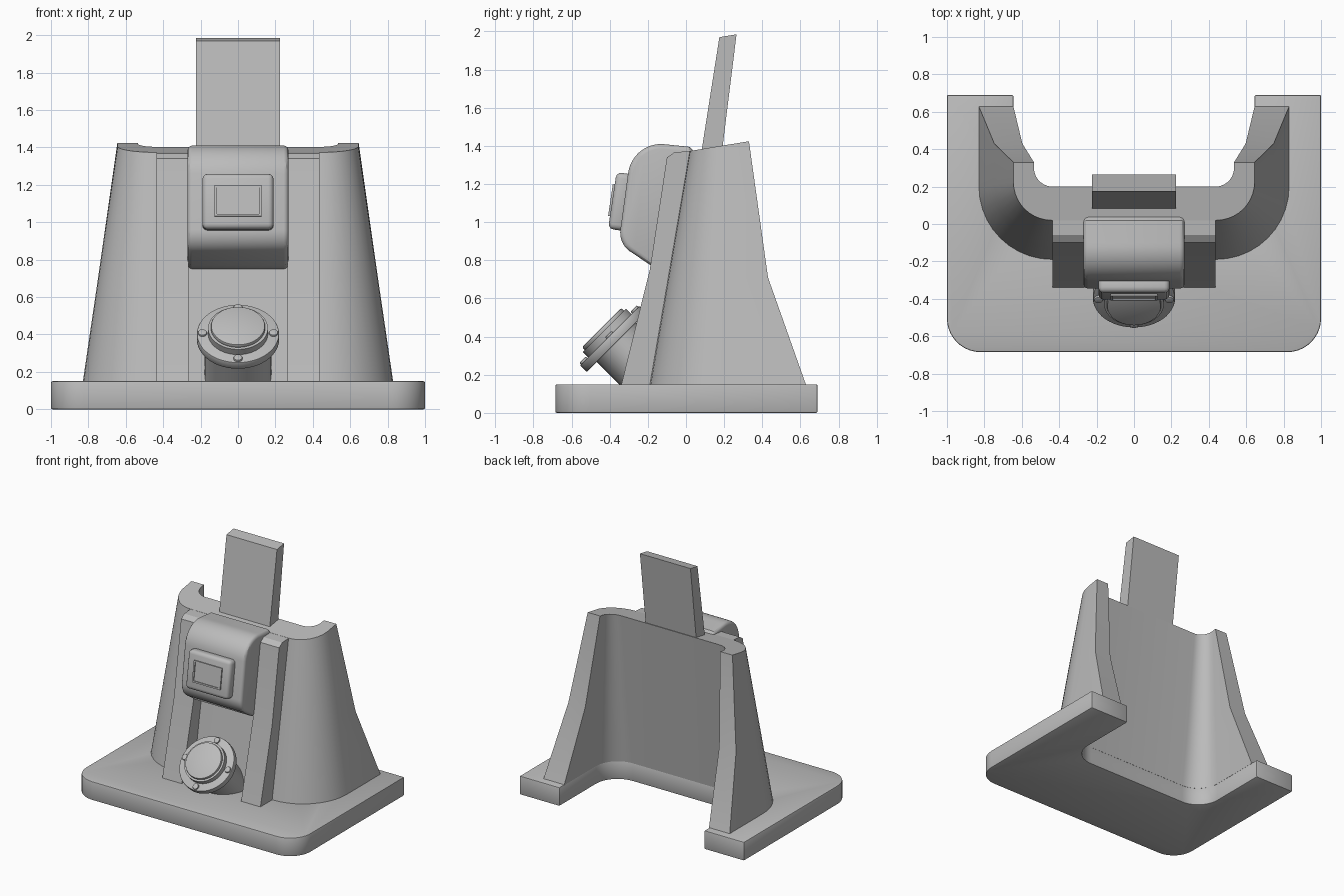
import bpy, bmesh, math
from mathutils import Matrix, Vector

if "Cube" in bpy.data.objects:
    bpy.data.objects.remove(bpy.data.objects["Cube"], do_unlink=True)

GREY = (0.5, 0.5, 0.5, 1)
mat = bpy.data.materials.new("plain grey")
mat.use_nodes = True
mat.diffuse_color = GREY
mat.node_tree.nodes["Principled BSDF"].inputs["Base Color"].default_value = GREY


def finish(name, bm, bevel=0, segments=3):
    """Turn a bmesh into a shaded, optionally bevelled object."""
    bmesh.ops.recalc_face_normals(bm, faces=bm.faces)
    me = bpy.data.meshes.new(name)
    bm.to_mesh(me)
    bm.free()
    me.materials.append(mat)
    ob = bpy.data.objects.new(name, me)
    bpy.context.collection.objects.link(ob)
    bpy.ops.object.select_all(action='DESELECT')
    ob.select_set(True)
    bpy.context.view_layer.objects.active = ob
    if bevel:
        mod = ob.modifiers.new("edge_round", 'BEVEL')
        mod.width, mod.segments = bevel, segments
        mod.limit_method, mod.angle_limit = 'ANGLE', math.radians(50)
        bpy.ops.object.modifier_apply(modifier=mod.name)
    bpy.ops.object.shade_smooth_by_angle(angle=math.radians(30))
    return ob


def loft(name, rings, **kw):
    """Skin matching closed rings and cap both ends."""
    bm = bmesh.new()
    rows = [[bm.verts.new(p) for p in ring] for ring in rings]
    n = len(rows[0])
    for a, b in zip(rows, rows[1:]):
        for i in range(n):
            j = (i + 1) % n
            bm.faces.new((a[i], a[j], b[j], b[i]))
    bm.faces.new(rows[0])
    bm.faces.new(rows[-1])
    return finish(name, bm, **kw)


def side_profile(name, pts, x0, x1, **kw):
    """Extrude a (y, z) outline along x."""
    return loft(name, [[(x, y, z) for y, z in pts] for x in (x0, x1)], **kw)


def arc(cx, cy, rx, ry, a0, a1, n=10):
    angles = [math.radians(a0 + (a1 - a0) * i / n) for i in range(n + 1)]
    return [(cx + rx * math.cos(a), cy + ry * math.sin(a)) for a in angles]


def mirrored(half):
    return half + [(-x, y) for x, y in reversed(half)]


def u_outline(xo, xi, yback, yfront, yinner, ro, ri):
    """U-shaped plan: outer run, then inner run back."""
    outer = [(xo, yback)] + arc(xo - ro, yfront + ro, ro, ro, 0, -90)
    inner = [(xi, yback)] + arc(xi - ri, yinner + ri, ri, ri, 0, -90)
    return mirrored(outer) + mirrored(inner)[::-1]


# Base plate with rounded front corners and a notch at the back
plate = u_outline(1.0, 0.645, 0.69, -0.685, 0.03, 0.18, 0.19)
loft("base_plate", [[(x, y, z) for x, y in plate] for z in (0, 0.15)], bevel=0.008, segments=2)

# Tapered, leaning U-shaped wall with a tilted top
levels = [(0.145, (0.83, 0.645, 0.63, -0.19, 0.03, 0.39, 0.19)),
          (0.71, (0.747, 0.597, 0.43, -0.093, 0.107, 0.305, 0.145)),
          (None, (0.645, 0.535, 0.33, 0.02, 0.2, 0.205, 0.1))]
loft("shell_wall", [[(x, y, z or 1.37 + 0.165 * y) for x, y in u_outline(*dims)]
                    for z, dims in levels])

# Upright tongue above the rear wall
side_profile("upright_tongue", [(0.07, 1.3), (0.18, 1.3), (0.265, 1.985), (0.175, 1.97)], -0.225, 0.225)

# Pair of ribs on the front of the wall
rib = [(-0.34, 0.145), (-0.19, 0.75), (-0.10, 1.34), (-0.06, 1.367),
       (0.03, 1.373), (0.04, 1.3), (-0.15, 0.145)]
for name, s in (("left_rib", 1), ("right_rib", -1)):
    side_profile(name, rib, s * 0.265, s * 0.437)

# Rounded housing between the ribs
housing = [(0.05, 1.36), (0.02, 1.395)] + arc(-0.13, 1.235, 0.175, 0.175, 80, 172, 12) \
    + arc(-0.225, 0.945, 0.12, 0.12, 172, 242, 10) + [(-0.18, 0.77), (-0.06, 0.745), (0.0, 0.76)]
side_profile("housing", housing, -0.27, 0.27, bevel=0.025)

# Display on the leaning front of the housing
LEAN = Matrix.Translation((0, -0.325, 1.105)) @ Matrix.Rotation(math.radians(-8.5), 4, 'X')


def panel(name, w, h, y0, y1, **kw):
    ring = [(-w, -h), (w, -h), (w, h), (-w, h)]
    return loft(name, [[LEAN @ Vector((x, y, z)) for x, z in ring] for y in (y0, y1)], **kw)


panel("display_bezel", 0.19, 0.15, 0.03, -0.062, bevel=0.028)
panel("display_screen", 0.115, 0.072, -0.05, -0.064)
for s in (-1, 1):
    for name, w, h, dx, dz in (("frame_side", 0.006, 0.084, 0.119, 0), ("frame_bar", 0.125, 0.006, 0, 0.078)):
        bar = panel(name, w, h, -0.05, -0.072)
        bar.matrix_world = Matrix.Translation(LEAN.to_3x3() @ Vector((s * dx, 0, s * dz)))

# Angled round port: tube, flange, ring, cap and screws
PORT = Matrix.Translation((0, -0.40, 0.405)) @ Matrix.Rotation(math.radians(45), 4, 'X')


def disc(name, rx, ry, z0, z1, cx=0, cy=0, n=48, **kw):
    ring = arc(cx, cy, rx, ry, 0, 360, n)[:-1]
    return loft(name, [[PORT @ Vector((x, y, z)) for x, y in ring] for z in (z0, z1)], **kw)


disc("port_tube", 0.178, 0.145, -0.34, -0.03)
disc("port_flange", 0.22, 0.22, -0.05, 0, bevel=0.006, segments=2)
disc("port_ring", 0.16, 0.16, -0.01, 0.04)
disc("port_cap", 0.145, 0.145, 0.03, 0.06, bevel=0.008, segments=2)
for k in range(4):
    a = k * math.pi / 2
    disc("port_screw", 0.024, 0.024, -0.01, 0.012, 0.19 * math.cos(a), 0.19 * math.sin(a),
         n=16, bevel=0.006, segments=2)
